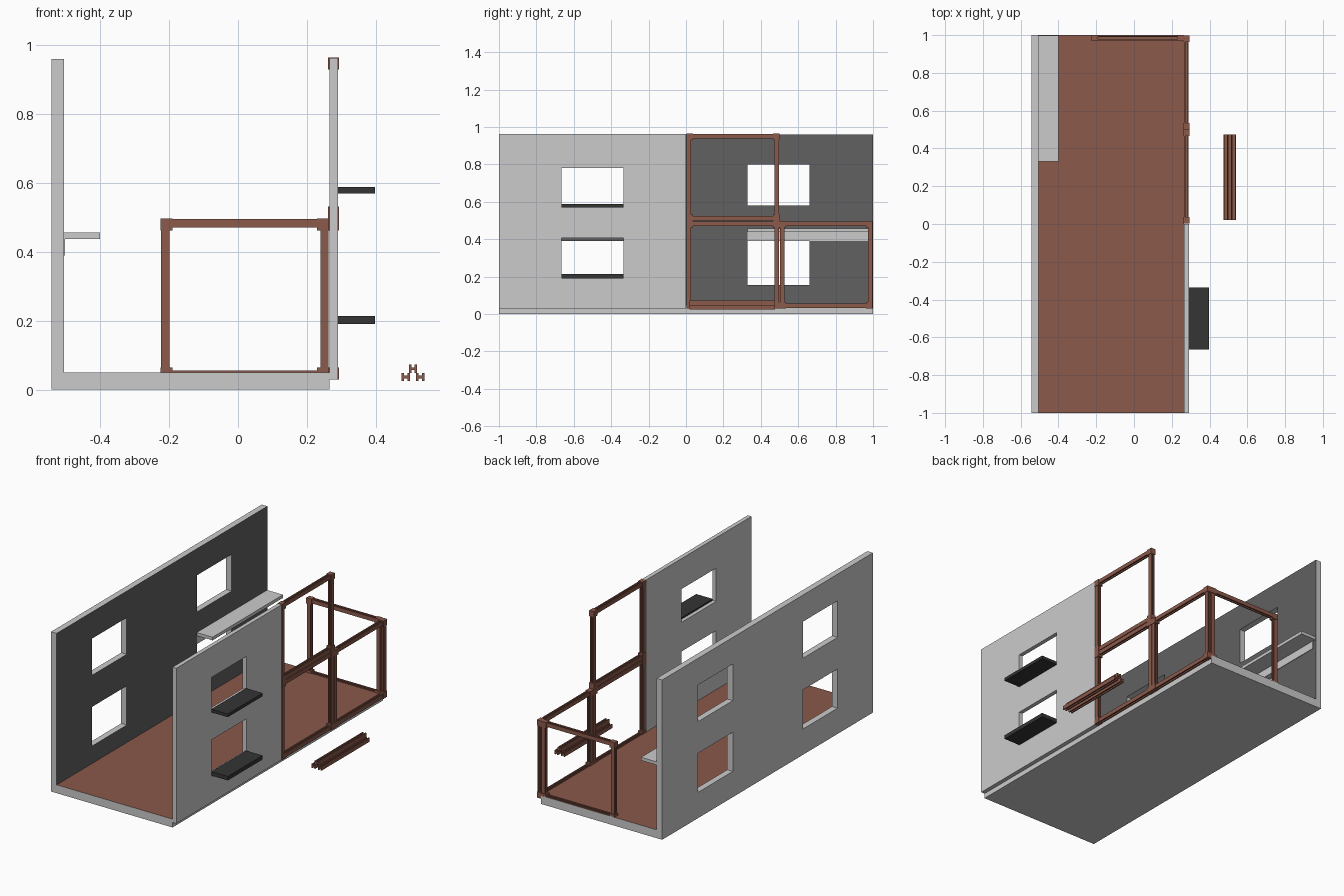
import bpy, bmesh
from mathutils import Vector, Matrix

if "Cube" in bpy.data.objects:
    bpy.data.objects.remove(bpy.data.objects["Cube"])


def material(name, rgb):
    m = bpy.data.materials.new(name)
    m.diffuse_color = (*rgb, 1)
    m.use_nodes = True
    m.node_tree.nodes["Principled BSDF"].inputs["Base Color"].default_value = m.diffuse_color
    return m


BROWN = material("red_brown", (0.26, 0.10, 0.07))
DARK = material("dark_grey", (0.035, 0.035, 0.035))
INNER = material("inner_grey", (0.12, 0.12, 0.12))


def finish(bm, name, mats=()):
    bmesh.ops.recalc_face_normals(bm, faces=bm.faces)
    me = bpy.data.meshes.new(name)
    bm.to_mesh(me)
    bm.free()
    for m in mats:
        me.materials.append(m)
    ob = bpy.data.objects.new(name, me)
    bpy.context.collection.objects.link(ob)
    return ob


def add_box(bm, lo, hi):
    lo, hi = Vector(lo), Vector(hi)
    mat = Matrix.Translation((lo + hi) / 2) @ Matrix.Diagonal((*(hi - lo), 1))
    bmesh.ops.create_cube(bm, size=1, matrix=mat)


def box(name, lo, hi, mats=()):
    bm = bmesh.new()
    add_box(bm, lo, hi)
    return finish(bm, name, mats)


def wall(name, x, thickness, ys, zs, mats=()):
    """Grid of panels facing +x; odd-numbered cells both ways are windows."""
    bm = bmesh.new()
    v = [[bm.verts.new((x, y, z)) for z in zs] for y in ys]
    for i in range(len(ys) - 1):
        for j in range(len(zs) - 1):
            if not (i % 2 and j % 2):
                bm.faces.new((v[i][j], v[i + 1][j], v[i + 1][j + 1], v[i][j + 1]))
    me = bpy.data.meshes.new(name)
    bm.to_mesh(me)
    bm.free()
    for m in mats:
        me.materials.append(m)
    ob = bpy.data.objects.new(name, me)
    bpy.context.collection.objects.link(ob)
    s = ob.modifiers.new("thickness", "SOLIDIFY")
    s.thickness, s.offset = thickness, -1
    if mats:
        s.material_offset = s.material_offset_rim = 1
    return ob


T = 0.024          # beam thickness
F, W = 0.007, 0.004  # flange thickness, half web


def add_beam(bm, a, b, side):
    """H-section beam from a to b, flanges facing the side direction."""
    a, b, side = Vector(a), Vector(b), Vector(side)
    up = (b - a).normalized().cross(side)
    h, f = T / 2, T / 2 - F
    section = [(-h, -h), (-f, -h), (-f, -W), (f, -W), (f, -h), (h, -h),
               (h, h), (f, h), (f, W), (-f, W), (-f, h), (-h, h)]
    rings = [[bm.verts.new(p + side * s + up * t) for s, t in section] for p in (a, b)]
    for i in range(12):
        j = (i + 1) % 12
        bm.faces.new((rings[0][i], rings[0][j], rings[1][j], rings[1][i]))
    bm.faces.new(rings[0])
    bm.faces.new(rings[1])


def frame(name, origin, u, w, h, normal):
    """Square frame of four beams joined by corner blocks."""
    o, u, n, up = Vector(origin), Vector(u), Vector(normal), Vector((0, 0, 1))
    bm = bmesh.new()
    e = T / 2 + 0.002

    def at(s, t):
        return o + u * s + up * t

    for t in (e, h - e):
        add_beam(bm, at(e, t), at(w - e, t), n)
    for s in (e, w - e):
        add_beam(bm, at(s, e), at(s, h - e), n)
    c = 0.035
    half = (u + up) * (c / 2) + n * 0.0155
    half = Vector([abs(k) for k in half])
    for s in (c / 2, w - c / 2):
        for t in (c / 2, h - c / 2):
            add_box(bm, at(s, t) - half, at(s, t) + half)
    return finish(bm, name, [BROWN])


# Floor slab with a brown top
floor = box("floor", (-0.505, -1, 0), (0.265, 1, 0.05), [None, BROWN])
for p in floor.data.polygons:
    p.material_index = int(p.normal.z > 0.5)

# Walls with window openings
wall("left_wall", -0.505, 0.037, [-1, -0.665, -0.335, 0.33, 0.66, 1],
     [0, 0.155, 0.39, 0.58, 0.80, 0.96], [INNER, None])
wall("right_wall", 0.29, 0.025, [-1, -0.665, -0.335, 0],
     [0.03, 0.20, 0.405, 0.58, 0.78, 0.963])

# Window ledges
box("lower_ledge", (0.288, -0.665, 0.19), (0.398, -0.335, 0.214), [DARK])
box("upper_ledge", (0.288, -0.665, 0.57), (0.398, -0.335, 0.589), [DARK])

# Inside shelf and its backing strip
box("shelf", (-0.506, 0.33, 0.438), (-0.40, 0.998, 0.457))
box("shelf_back", (-0.506, 0.33, 0.39), (-0.502, 0.975, 0.44))

# Open frames
Y, X = (0, 1, 0), (1, 0, 0)
S = 0.467
frame("side_frame_near", (0.2775, 0.002, 0.03), Y, 0.498, S, X)
frame("side_frame_far", (0.2775, 0.5, 0.03), Y, 0.498, S, X)
frame("side_frame_upper", (0.2775, 0.002, 0.497), Y, 0.498, S, X)
frame("back_frame", (-0.225, 0.984, 0.03), X, 0.49, S, Y)

# Loose stack of spare beams
bm = bmesh.new()
for x, z in ((0.487, 0.037), (0.508, 0.061), (0.529, 0.037)):
    add_beam(bm, (x, 0.02, z), (x, 0.475, z), X)
finish(bm, "spare_beams", [BROWN])
